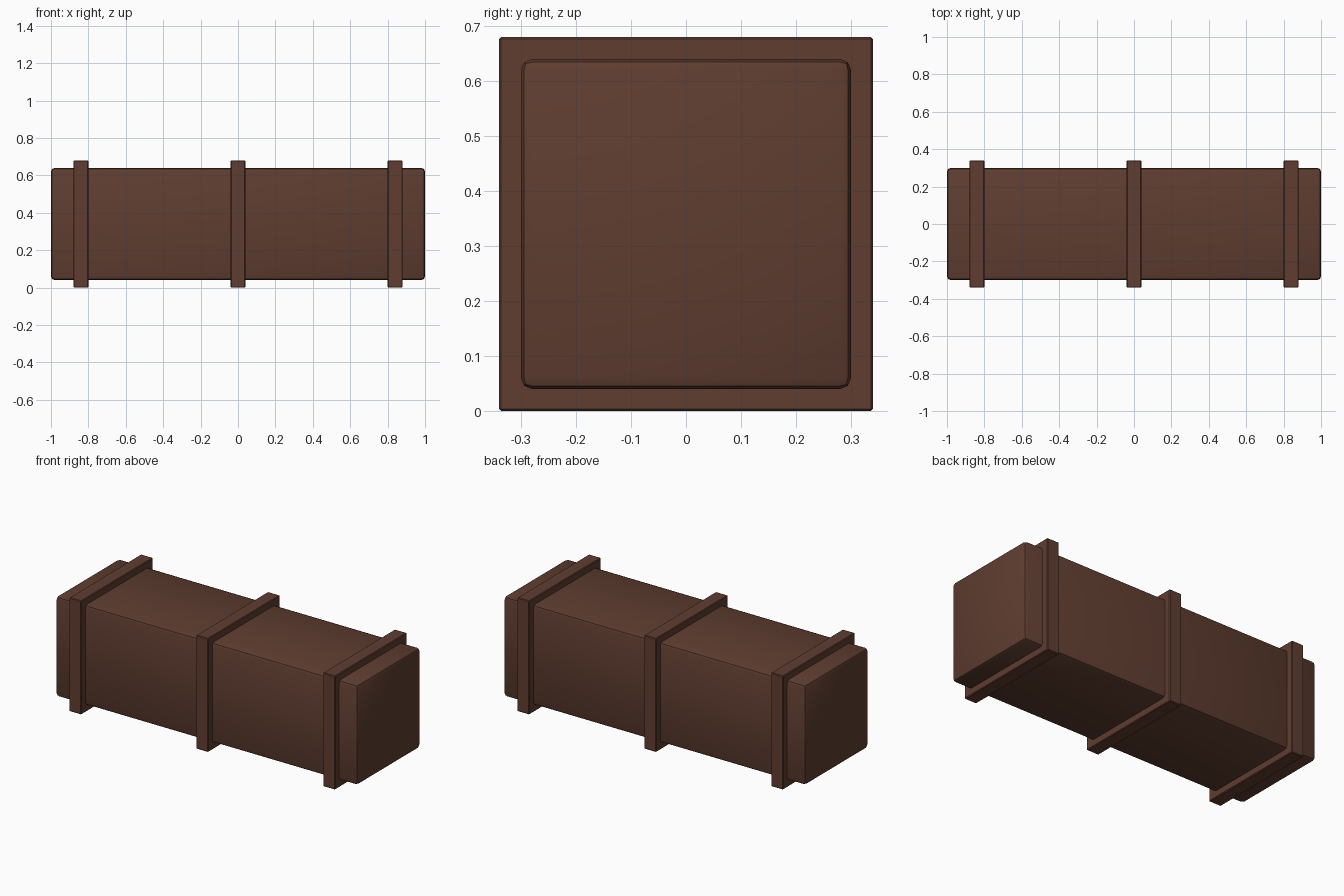
import bpy

cube = bpy.data.objects.get("Cube")
if cube:
    bpy.data.objects.remove(cube, do_unlink=True)

# Dark brown wood
wood = bpy.data.materials.new("dark_brown_wood")
wood.use_nodes = True
colour = (0.115, 0.047, 0.030, 1)
wood.diffuse_color = colour
wood.node_tree.nodes["Principled BSDF"].inputs["Base Color"].default_value = colour


def bevelled_box(name, x, size, bevel, segments):
    bpy.ops.mesh.primitive_cube_add(size=1, location=(x, 0, 0.34))
    box = bpy.context.object
    box.name = name
    box.scale = size
    bpy.ops.object.transform_apply(location=False, rotation=False, scale=True)
    mod = box.modifiers.new("bevel", "BEVEL")
    mod.width = bevel
    mod.segments = segments
    bpy.ops.object.modifier_apply(modifier=mod.name)
    box.data.materials.append(wood)
    bpy.ops.object.shade_smooth_by_angle()


# Long square beam
bevelled_box("beam", 0, (2, 0.6, 0.6), 0.02, 2)

# Square bands wrapped around the beam
for name, x in (("right_band", -0.84), ("middle_band", 0), ("left_band", 0.84)):
    bevelled_box(name, x, (0.08, 0.68, 0.68), 0.004, 1)
